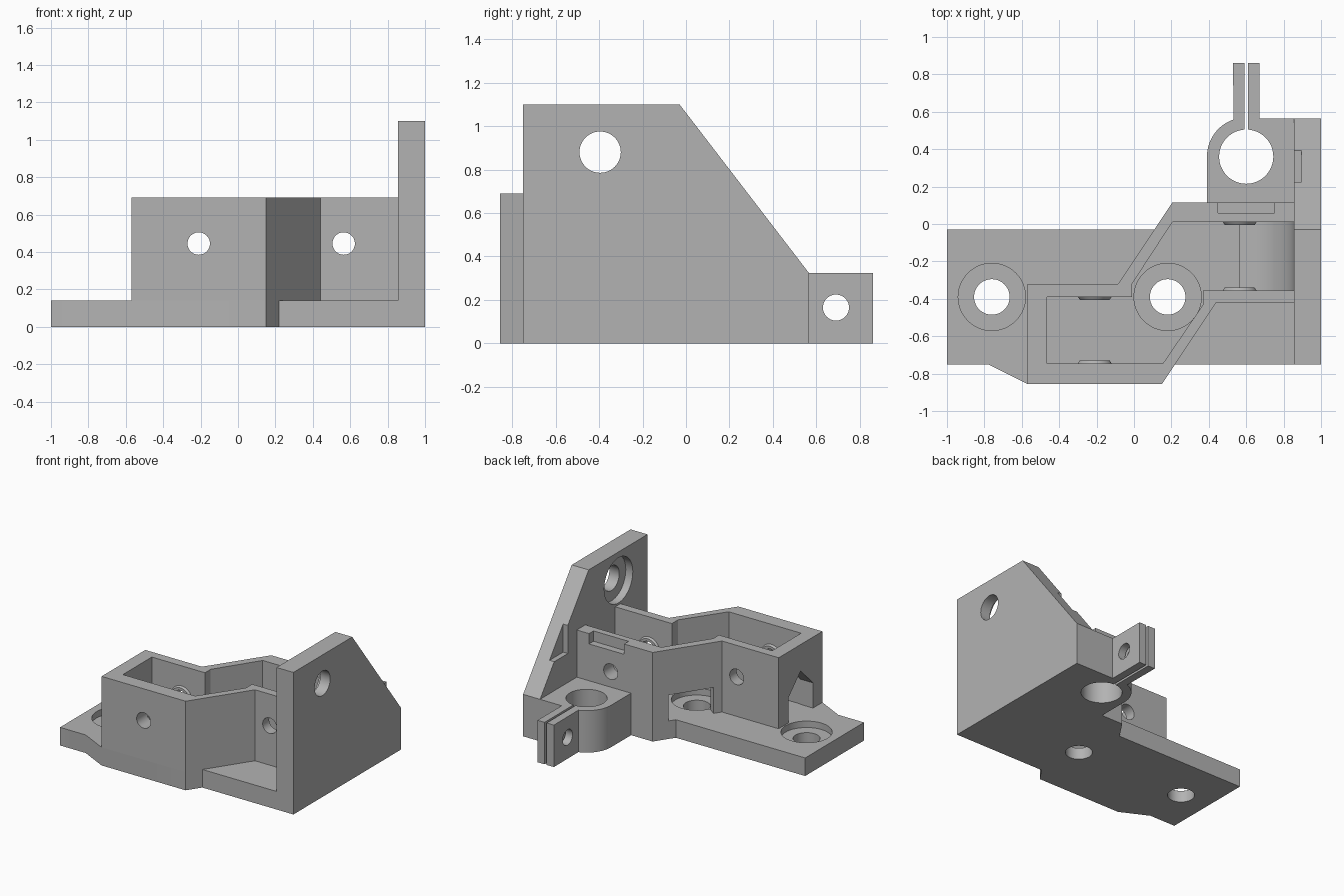
import bpy, bmesh, math
from mathutils import Vector

if "Cube" in bpy.data.objects:
    bpy.data.objects.remove(bpy.data.objects["Cube"])

grey = bpy.data.materials.new("plain_grey")
grey.use_nodes = True
colour = (0.45, 0.45, 0.45, 1)
grey.diffuse_color = colour
grey.node_tree.nodes["Principled BSDF"].inputs["Base Color"].default_value = colour

TO_3D = {
    "x": lambda u, v, w: (w, u, v),
    "y": lambda u, v, w: (u, w, v),
    "z": lambda u, v, w: (u, v, w),
}


def loft(name, axis, low, high, start, end):
    """Solid between two matching outlines, placed along an axis."""
    bm = bmesh.new()
    a = [bm.verts.new(TO_3D[axis](u, v, start)) for u, v in low]
    b = [bm.verts.new(TO_3D[axis](u, v, end)) for u, v in high]
    bm.faces.new(a)
    bm.faces.new(b)
    for i in range(len(a)):
        j = (i + 1) % len(a)
        bm.faces.new((a[i], a[j], b[j], b[i]))
    bmesh.ops.recalc_face_normals(bm, faces=bm.faces)
    mesh = bpy.data.meshes.new(name)
    bm.to_mesh(mesh)
    bm.free()
    mesh.materials.append(grey)
    obj = bpy.data.objects.new(name, mesh)
    bpy.context.collection.objects.link(obj)
    return obj


def prism(name, axis, outline, start, end):
    return loft(name, axis, outline, outline, start, end)


def arc(u, v, r, begin=0, sweep=360, steps=48):
    count = steps if sweep == 360 else steps + 1
    angles = [math.radians(begin + sweep * i / steps) for i in range(count)]
    return [(u + r * math.cos(t), v + r * math.sin(t)) for t in angles]


def rect(u0, u1, v0, v1):
    return [(u0, v0), (u1, v0), (u1, v1), (u0, v1)]


def cut(obj, *args):
    """Subtract a prism from the part."""
    cutter = prism("cutter", *args)
    cutter.hide_render = True
    mod = obj.modifiers.new("cut", "BOOLEAN")
    mod.operation = "DIFFERENCE"
    mod.solver = "EXACT"
    mod.object = cutter
    bpy.context.view_layer.objects.active = obj
    bpy.ops.object.modifier_apply(modifier=mod.name)
    bpy.data.objects.remove(cutter)


parts = []
FLOOR, RIM, WALL = 0.14, 0.69, 0.855

# Base plate with two countersunk screw holes
base = prism("base_plate", "z", [
    (-1, -0.03), (-1, -0.75), (-0.78, -0.75), (-0.57, -0.855), (0.15, -0.855),
    (0.22, -0.75), (WALL, -0.75), (WALL, 0.115), (0.205, 0.115), (0.108, -0.03)], 0, FLOOR)
for x in (-0.76, 0.18):
    cut(base, "z", arc(x, -0.39, 0.18), 0.09, 0.3)
    cut(base, "z", arc(x, -0.39, 0.095), -0.1, 0.3)
parts.append(base)

# Cranked housing, open at the top and closed by the side plate
outer = [(WALL, -0.42), (0.44, -0.42), (0.15, -0.855), (-0.57, -0.855),
         (-0.57, -0.32), (-0.085, -0.32), (0.205, 0.115), (WALL, 0.115)]
inner = [(WALL, 0.01), (0.205, 0.01), (-0.01, -0.32), (-0.01, -0.39), (-0.465, -0.39),
         (-0.465, -0.745), (0.155, -0.745), (0.37, -0.43), (0.37, -0.355), (WALL, -0.355)]
housing = prism("housing_walls", "z", outer + inner, FLOOR, RIM)
AXLE_Z, AXLE_R = 0.445, 0.06
axles = {-0.21: (-0.745, -0.39), 0.565: (-0.355, 0.01)}
for x in axles:
    cut(housing, "y", arc(x, AXLE_Z, AXLE_R), -1, 0.5)

# Peaked opening in the end wall and recess in the rear rim
cut(housing, "x", [(-0.74, 0.1), (-0.44, 0.1), (-0.44, 0.335), (-0.59, 0.485), (-0.74, 0.335)],
    -0.7, -0.4)
cut(housing, "z", rect(0.45, 0.75, 0.06, 0.2), 0.61, 0.8)

# Access opening through the slanted rear wall
foot, head = Vector((-0.085, -0.32)), Vector((0.205, 0.115))
side = Vector((0.435, -0.29)).normalized()
near, far = foot.lerp(head, 0.12), foot.lerp(head, 0.77)
cut(housing, "z", [near - side * 0.1, far - side * 0.1, far + side * 0.14, near + side * 0.14],
    0.1, 0.34)
parts.append(housing)

# Raised washers around the axle holes
for x, (front, back) in axles.items():
    for name, y, step in (("front", front, 0.015), ("back", back, -0.015)):
        boss = loft(name + "_axle_boss", "y", arc(x, AXLE_Z, 0.09), arc(x, AXLE_Z, 0.08),
                    y, y + step)
        cut(boss, "y", arc(x, AXLE_Z, AXLE_R), -1, 0.5)
        parts.append(boss)

# Curved fillet inside the housing, against the side plate
fillet = prism("housing_fillet", "y",
               arc(0.565, AXLE_Z, 0.29, 270, 90, 16) + [(WALL, FLOOR), (0.565, FLOOR)],
               -0.355, 0.01)
parts.append(fillet)

# Tall side plate with a counterbored hole and a pocket on its sloping edge
plate = prism("side_plate", "x", [
    (-0.75, 0), (0.565, 0), (0.565, 0.325), (-0.03, 1.1), (-0.75, 1.1)], WALL, 1)
cut(plate, "x", arc(-0.395, 0.88, 0.095), 0.5, 1.2)
cut(plate, "x", arc(-0.395, 0.88, 0.175), 0.5, 0.915)
cut(plate, "x", rect(0.225, 0.4, 0.55, 0.9), 0.7, 0.895)
parts.append(plate)

# Split rod clamp with two ears
clamp = prism("rod_clamp", "z",
              [(WALL, 0.115), (WALL, 0.565), (0.67, 0.565), (0.67, 0.86), (0.53, 0.86)]
              + arc(0.6, 0.36, 0.21, 109, 71, 20) + [(0.39, 0.115)], 0, 0.325)
cut(clamp, "z", arc(0.6, 0.36, 0.145), -0.1, 0.5)
cut(clamp, "z", rect(0.592, 0.61, 0.4, 0.95), -0.1, 0.5)
cut(clamp, "x", arc(0.69, 0.165, 0.06), 0.45, 0.8)
parts.append(clamp)

# Smooth the round surfaces and keep the corners crisp
bpy.ops.object.select_all(action="DESELECT")
for obj in parts:
    obj.select_set(True)
bpy.context.view_layer.objects.active = base
bpy.ops.object.shade_smooth_by_angle(angle=math.radians(30))
